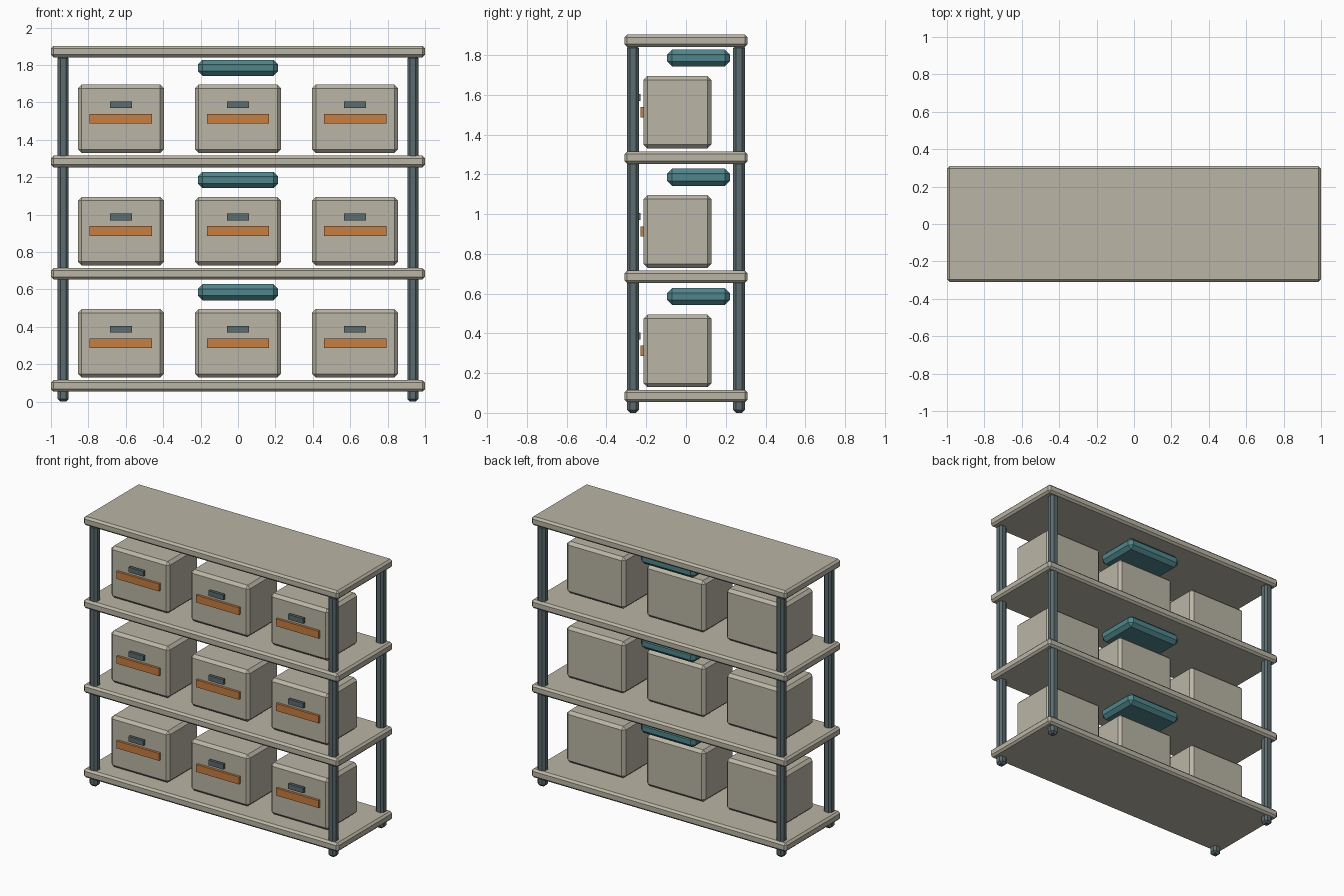
import bpy

if "Cube" in bpy.data.objects:
    bpy.data.objects.remove(bpy.data.objects["Cube"], do_unlink=True)


def make_material(name, rgb):
    mat = bpy.data.materials.new(name)
    mat.use_nodes = True
    mat.diffuse_color = (*rgb, 1)
    mat.node_tree.nodes["Principled BSDF"].inputs["Base Color"].default_value = (*rgb, 1)
    return mat


beige = make_material("warm_beige", (0.49, 0.46, 0.375))
slate = make_material("slate_grey", (0.105, 0.148, 0.16))
orange = make_material("burnt_orange", (0.57, 0.21, 0.055))
teal = make_material("dusty_teal", (0.08, 0.24, 0.265))


def block(name, centre, size, mat, chamfer=0.0):
    """Box with flat single-segment chamfers."""
    bpy.ops.mesh.primitive_cube_add(size=1, location=centre)
    obj = bpy.context.object
    obj.name = obj.data.name = name
    obj.scale = size
    bpy.ops.object.transform_apply(location=False, rotation=False, scale=True)
    obj.data.materials.append(mat)
    if chamfer:
        bevel = obj.modifiers.new("chamfer", 'BEVEL')
        bevel.width = chamfer
        bevel.segments = 1
    return obj


# Corner posts, whose lower ends form the feet
for x in (-0.935, 0.935):
    for y in (-0.267, 0.267):
        block("corner_post", (x, y, 0.925), (0.06, 0.06, 1.85), slate, 0.015)

# Shelf boards
for z in (0.085, 0.684, 1.284, 1.872):
    block("shelf_board", (0, 0, z), (2.0, 0.62, 0.062), beige, 0.014)

# Storage on each tier
for tier in range(3):
    z = 0.312 + 0.6 * tier
    for x in (-0.626, 0, 0.626):
        block("storage_bin", (x, -0.043, z), (0.46, 0.34, 0.366), beige, 0.02)
        block("bin_handle", (x, -0.219, z), (0.334, 0.022, 0.052), orange)
        block("bin_label", (x, -0.238, z + 0.075), (0.117, 0.02, 0.036), slate)
    # Flat tray above the middle bin
    block("hanging_tray", (0, 0.063, z + 0.273), (0.43, 0.315, 0.086), teal, 0.025)
